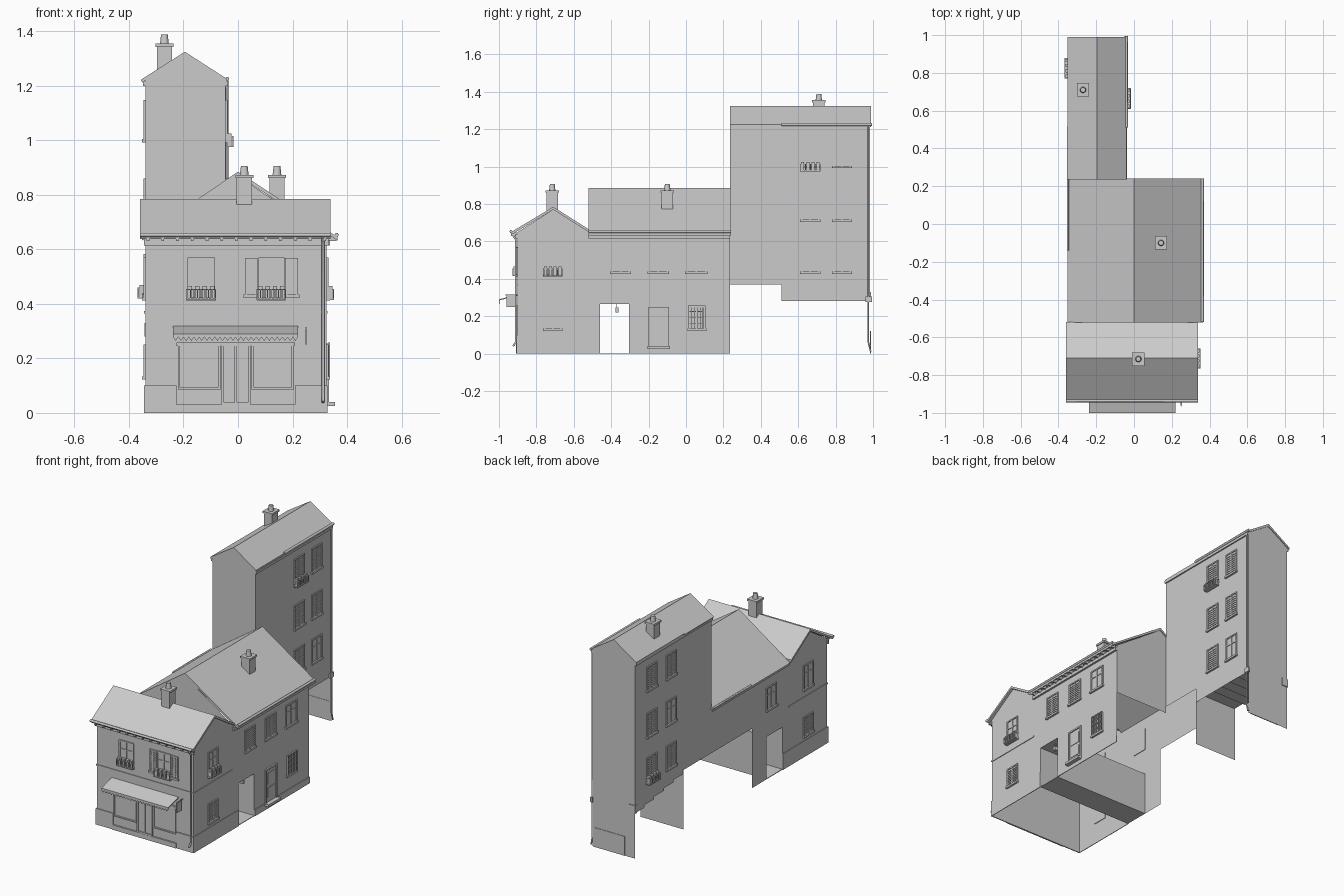
import bpy, bmesh, math
from mathutils import Vector

if "Cube" in bpy.data.objects:
    bpy.data.objects.remove(bpy.data.objects["Cube"])

def finish(name, bm, smooth=False):
    me = bpy.data.meshes.new(name)
    bm.to_mesh(me)
    bm.free()
    ob = bpy.data.objects.new(name, me)
    bpy.context.collection.objects.link(ob)
    if smooth:
        for p in me.polygons:
            p.use_smooth = len(p.vertices) == 4
    return ob

def add_box(bm, x0, x1, y0, y1, z0, z1):
    vs = bmesh.ops.create_cube(bm, size=1)['verts']
    for v in vs:
        v.co = Vector(((x0+x1)/2 + v.co.x*(x1-x0), (y0+y1)/2 + v.co.y*(y1-y0), (z0+z1)/2 + v.co.z*(z1-z0)))

def boxes(name, *items):
    bm = bmesh.new()
    for b in items:
        add_box(bm, *b)
    return finish(name, bm)

def place(axis, at, p):
    return (at, p[0], p[1]) if axis == 'x' else (p[0], at, p[1])

def sheet(name, axis, at, pts, out):
    # flat wall in the plane axis = at, facing the sign of out
    bm = bmesh.new()
    f = bm.faces.new([bm.verts.new(place(axis, at, p)) for p in pts])
    f.normal_update()
    if f.normal['xyz'.index(axis)] * out < 0:
        f.normal_flip()
    return finish(name, bm)

def rect(name, axis, at, u0, u1, z0, z1, out):
    return sheet(name, axis, at, [(u0, z0), (u1, z0), (u1, z1), (u0, z1)], out)

def prism(name, axis, a, b, pts):
    bm = bmesh.new()
    r0 = [bm.verts.new(place(axis, a, p)) for p in pts]
    r1 = [bm.verts.new(place(axis, b, p)) for p in pts]
    bm.faces.new(r0)
    bm.faces.new(r1)
    for i in range(len(pts)):
        j = (i+1) % len(pts)
        bm.faces.new((r0[i], r0[j], r1[j], r1[i]))
    bmesh.ops.recalc_face_normals(bm, faces=bm.faces)
    return finish(name, bm)

def pipe(name, pts, r=0.006):
    cu = bpy.data.curves.new(name, 'CURVE')
    cu.dimensions = '3D'
    cu.bevel_depth, cu.bevel_resolution, cu.use_fill_caps = r, 1, True
    sp = cu.splines.new('POLY')
    sp.points.add(len(pts)-1)
    for q, p in zip(sp.points, pts):
        q.co = (*p, 1)
    bpy.context.collection.objects.link(bpy.data.objects.new(name, cu))

# helper for anything mounted on a wall: u along the wall, d outward
WALLS = {'right': ('x', .325, 1), 'left': ('x', -.34, -1), 'front': ('y', -.9, -1), 'tower_right': ('x', -.045, 1)}
def on_wall(wall, u0, u1, d0, d1, z0, z1):
    axis, at, s = WALLS[wall]
    a, b = sorted((at+s*d0, at+s*d1))
    return (a, b, u0, u1, z0, z1) if axis == 'x' else (u0, u1, a, b, z0, z1)

def window(name, wall, u0, u1, z0, z1, style='glass'):
    w = lambda *a: on_wall(wall, *a)
    um = (u0+u1)/2
    t = .008
    b = [w(u0, u1, -.004, .002, z0, z1), w(u0, u0+t, 0, .007, z0, z1), w(u1-t, u1, 0, .007, z0, z1),
         w(u0, u1, 0, .007, z1-t, z1), w(u0-.005, u1+.005, 0, .012, z0-.008, z0+.004), w(um-.004, um+.004, 0, .006, z0, z1)]
    if style == 'louvre':
        for i in range(9):
            z = z0 + .012 + (z1-z0-.024)*i/9
            b.append(w(u0+t, u1-t, 0, .006, z, z+.006))
    elif style == 'grille':
        b += [w(u0+(u1-u0)*i/6, u0+(u1-u0)*i/6+.003, .006, .012, z0, z1) for i in range(7)]
        b += [w(u0, u1, .006, .012, z0+(z1-z0)*i/4, z0+(z1-z0)*i/4+.003) for i in range(5)]
    else:
        b.append(w(u0, u1, 0, .006, z0+(z1-z0)*.62, z0+(z1-z0)*.62+.006))
    boxes(name, *b)

def planter(name, wall, u0, u1, z0):
    w = lambda *a: on_wall(wall, *a)
    b = [w(u0, u1, 0, .028, z0, z0+.006), w(u0, u1, .024, .028, z0+.036, z0+.04)]
    b += [w(u0+(u1-u0-.004)*i/8, u0+(u1-u0-.004)*i/8+.004, .024, .028, z0, z0+.04) for i in range(9)]
    b += [w(u, u+.004, 0, .028, z0+.036, z0+.04) for u in (u0, u1-.004)]
    b += [w(u0+(u1-u0)*(i+.2)/4, u0+(u1-u0)*(i+.8)/4, .004, .022, z0+.006, z0+.05) for i in range(4)]
    boxes(name, *b)

# outer walls
sheet('right_wall', 'x', .325, [(-.9, 0), (-.46, 0), (-.46, .265), (-.305, .265), (-.305, 0), (.235, 0), (.235, .65),
      (-.52, .65), (-.71, .77), (-.9, .65)], 1)
sheet('left_wall', 'x', -.34, [(-.9, 0), (-.46, 0), (-.46, .265), (-.305, .265), (-.305, 0), (-.165, 0), (-.165, .37),
      (.51, .37), (.985, .28), (.985, 1.22), (.235, 1.22), (.235, .65), (-.52, .65), (-.71, .77), (-.9, .65)], -1)
rect('front_wall', 'y', -.9, -.34, .325, 0, .65, -1)
sheet('middle_front_gable', 'y', -.52, [(-.34, .65), (.325, .65), (0, .87)], -1)
sheet('middle_back_wall', 'y', .235, [(-.045, .33), (.325, .33), (.325, .65), (0, .87), (-.045, .84)], 1)
sheet('tower_front_wall', 'y', .236, [(-.34, .64), (-.045, .64), (-.045, 1.22), (-.195, 1.31), (-.34, 1.22)], -1)
sheet('tower_back_wall', 'y', .985, [(-.34, 0), (-.045, 0), (-.045, 1.22), (-.195, 1.31), (-.34, 1.22)], 1)
sheet('tower_right_wall', 'x', -.045, [(.235, .37), (.51, .37), (.51, .28), (.985, .28), (.985, 1.22), (.235, 1.22)], 1)
rect('tower_under_wall', 'y', .51, -.34, -.045, 0, .37, -1)

# passage through the ground floor and stair under the tower
rect('passage_front_side', 'y', -.46, -.34, .325, 0, .265, 1)
rect('passage_back_side', 'y', -.305, -.34, .325, 0, .265, -1)
boxes('passage_ceiling', (-.34, .325, -.46, -.305, .264, .268))
boxes('passage_floor', (-.34, .325, -.46, -.305, 0, .004))
boxes('tower_stairs', *[(-.338, -.047, .51+.095*i, .605+.095*i, .345-.016*i, .368-.016*i) for i in range(5)])

# roofs
prism('front_roof', 'x', -.36, .34, [(-.935, .65), (-.71, .785), (-.52, .665), (-.52, .65), (-.71, .77), (-.93, .638)])
prism('middle_roof', 'y', -.521, .24, [(-.352, .645), (0, .885), (.365, .645), (.365, .632), (0, .87), (-.352, .632)])
prism('tower_roof', 'y', .235, .99, [(-.352, 1.225), (-.195, 1.325), (-.04, 1.225), (-.04, 1.212), (-.195, 1.31), (-.352, 1.212)])

# eaves: fascia bands, gutters and brackets
boxes('front_cornice', (-.345, .332, -.912, -.9, .615, .64),
      *[(-.335+.054*i, -.325+.054*i, -.935, -.905, .63, .65) for i in range(13)])
boxes('middle_cornice', (.325, .337, -.52, .235, .615, .635),
      *[(.33, .362, -.505+.048*i, -.495+.048*i, .63, .652) for i in range(16)])
boxes('tower_eave_boards', (-.045, -.037, .235, .985, 1.2, 1.215), (-.349, -.34, .235, .985, 1.2, 1.215))
pipe('front_gutter', [(-.36, -.936, .653), (.34, -.936, .653)], .008)
pipe('right_gutter', [(.362, -.52, .653), (.362, .24, .653)], .008)
pipe('left_gutter', [(-.35, -.14, .65), (-.35, .235, .65)], .006)
pipe('tower_right_gutter', [(-.04, .51, 1.225), (-.04, .995, 1.225)], .008)
pipe('tower_left_gutter', [(-.35, .235, 1.22), (-.35, .52, 1.22)], .006)
pipe('front_downpipe', [(.312, -.932, .645), (.312, -.91, .61), (.312, -.91, .06), (.312, -.925, .04)])
pipe('tower_downpipe', [(-.04, .975, 1.22), (-.04, .975, .06), (-.04, .988, .01)], .005)
boxes('tower_corner_plates', (-.05, -.036, .96, .995, .275, .305), (-.343, -.3, .97, .99, .28, .33))
boxes('tower_back_panel', (-.27, -.06, .983, .988, 0, .12))

# bands and plinths
boxes('plinth_and_band', (-.344, -.225, -.906, -.9, 0, .1), (.21, .329, -.906, -.9, 0, .1),
      (.325, .329, -.906, -.46, 0, .1), (-.344, -.34, -.906, -.46, 0, .1), (.325, .329, -.305, .235, 0, .04),
      (-.344, .329, -.904, -.9, .365, .373), (.325, .329, -.904, -.52, .365, .373), (-.344, -.34, -.904, -.52, .365, .373))

# chimneys
def chimney(name, x, y, z0, z1):
    boxes(name, (x-.028, x+.028, y-.03, y+.03, z0, z1-.01), (x-.033, x+.033, y-.036, y+.036, z1-.012, z1))
    bm = bmesh.new()
    bmesh.ops.create_cone(bm, cap_ends=True, segments=10, radius1=.017, radius2=.013, depth=.034)
    bmesh.ops.translate(bm, verts=bm.verts, vec=(x, y, z1+.016))
    finish(name + '_pot', bm, True)
chimney('front_chimney', .023, -.715, .75, .873)
chimney('middle_chimney', .143, -.1, .76, .873)
chimney('tower_chimney', -.27, .71, 1.24, 1.355)

# shop front with awning
fr = lambda *a: on_wall('front', *a)
shop = [fr(-.225, .21, 0, .008, .245, .258), fr(-.225, .21, 0, .01, 0, .03)]
for u0, u1, z0 in ((-.22, -.065, .085), (.05, .205, .085), (-.06, .045, .03)):
    shop += [fr(u0, u0+.008, 0, .009, z0, .25), fr(u1-.008, u1, 0, .009, z0, .25),
             fr(u0, u1, 0, .009, z0, z0+.008), fr(u0, u1, 0, .003, z0, .25)]
shop.append(fr(-.012, -.003, 0, .009, .03, .25))
boxes('shop_front', *shop)
prism('shop_awning', 'x', -.238, .22, [(-.9, .318), (-1, .29), (-1, .284), (-.9, .31)])
prism('awning_scallops', 'y', -1, -.996, [(-.238, .29)] + [(-.238+.458*i/48, .278 if i % 2 == 0 else .264) for i in range(49)] + [(.22, .29)])
boxes('hanging_sign', (.247, .253, -.96, -.915, .25, .31), (.248, .252, -.965, -.9, .312, .316))

# windows
window('front_window_left', 'front', -.185, -.085, .42, .57)
window('front_window_right', 'front', .075, .17, .42, .57)
window('front_shutter_left', 'front', .025, .072, .43, .568, 'louvre')
window('front_shutter_right', 'front', .173, .22, .43, .568, 'louvre')
planter('front_planter_left', 'front', -.19, -.08, .415)
planter('front_planter_right', 'front', .067, .177, .415)
planter('side_planter', 'right', -.765, -.66, .415)
for side in ('right', 'left'):
    window(side + '_upper_window', side, -.76, -.665, .42, .57)
    window(side + '_lower_window', side, -.76, -.665, .13, .25, 'louvre')
window('middle_window_a', 'right', -.4, -.3, .435, .57, 'louvre')
window('middle_window_b', 'right', -.2, -.095, .435, .57, 'louvre')
window('middle_window_c', 'right', 0, .11, .435, .57)
window('grille_window', 'right', .012, .105, .13, .255, 'grille')
window('middle_left_window', 'left', -.4, -.3, .43, .57)
for row, z in enumerate((.435, .712, 1.0)):
    for wall, cols in (('tower_right', (.615, .785)), ('left', (.585, .775))):
        for col, u in enumerate(cols):
            open_one = (row == 0 and col == 1) if wall == 'tower_right' else (row == 1 and col == 0)
            window(f'{wall}_tower_window_{row}{col}', wall, u, u+.098, z, z+.148, 'glass' if open_one else 'louvre')
planter('tower_right_planter', 'tower_right', .61, .72, .975)
planter('tower_left_planter', 'left', .77, .88, .42)

# side door and passage lantern
rt = lambda *a: on_wall('right', *a)
boxes('side_door', rt(-.2, -.09, 0, .003, .04, .25), rt(-.2, -.192, 0, .009, .04, .25), rt(-.098, -.09, 0, .009, .04, .25),
      rt(-.2, -.09, 0, .009, .24, .25), rt(-.205, -.085, 0, .03, .025, .04),
      rt(-.18, -.11, 0, .006, .07, .13), rt(-.18, -.11, 0, .006, .15, .22))
boxes('passage_lantern', (.28, .298, -.378, -.362, .22, .246), (.287, .291, -.372, -.368, .246, .266))
